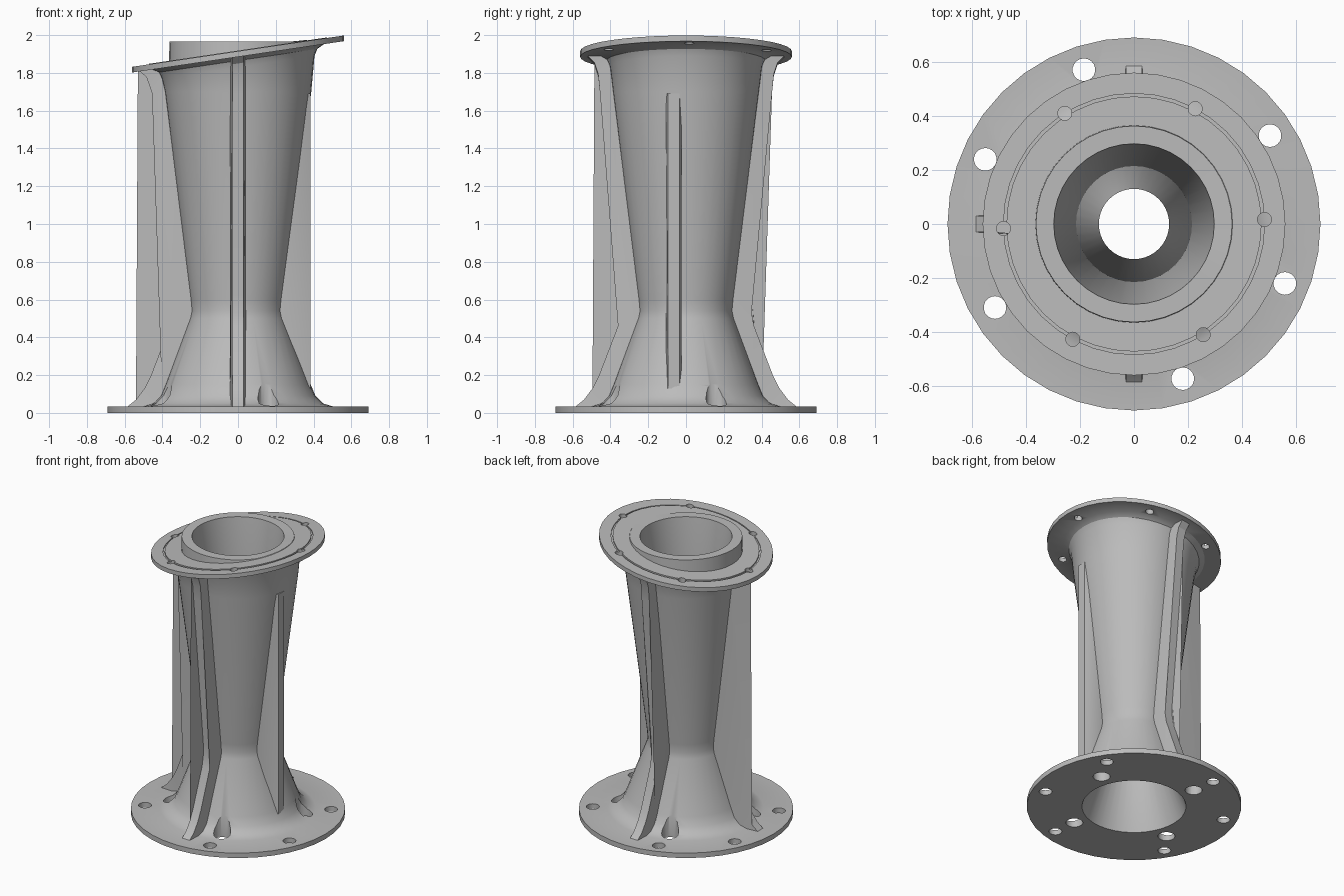
import bpy, bmesh, math
from mathutils import Matrix, Vector

cube = bpy.data.objects.get("Cube")
if cube:
    bpy.data.objects.remove(cube, do_unlink=True)

SIDES = 40
SLOPE = 0.148      # rise of the tilted top flange along x
NECK_TOP = 1.965

metal = bpy.data.materials.new("grey metal")
metal.use_nodes = True
metal.diffuse_color = (0.5, 0.5, 0.5, 1)
metal.node_tree.nodes["Principled BSDF"].inputs["Base Color"].default_value = (0.5, 0.5, 0.5, 1)


def make(name, bm):
    bmesh.ops.recalc_face_normals(bm, faces=bm.faces)
    mesh = bpy.data.meshes.new(name)
    bm.to_mesh(mesh)
    bm.free()
    mesh.materials.append(metal)
    obj = bpy.data.objects.new(name, mesh)
    bpy.context.collection.objects.link(obj)
    return obj


def activate(obj):
    bpy.ops.object.select_all(action='DESELECT')
    obj.select_set(True)
    bpy.context.view_layer.objects.active = obj


def polar(radius, degrees):
    a = math.radians(degrees)
    return radius * math.cos(a), radius * math.sin(a)


# Turned body: closed section (radius, height, mode); T follows the tilt, N is the level neck
section = [
    (0.335, 0, ''), (0.69, 0, ''), (0.69, 0.035, ''), (0.5, 0.035, ''),
    (0.45, 0.05, ''), (0.41, 0.09, ''), (0.385, 0.15, ''), (0.255, 0.5, ''),
    (0.247, 0.54, ''), (0.252, 0.6, ''), (0.388, 1.7, ''),
    (0.405, 1.83, 'T'), (0.42, 1.865, 'T'), (0.455, 1.885, 'T'),
    (0.56, 1.885, 'T'), (0.56, 1.915, 'T'), (0.483, 1.915, 'T'),
    (0.483, 1.908, 'T'), (0.472, 1.908, 'T'), (0.472, 1.918, 'T'),
    (0.365, 1.918, 'T'), (0.363, NECK_TOP, 'N'), (0.297, NECK_TOP, 'N'),
    (0.13, 0.55, ''),
]
bm = bmesh.new()
rings = []
for radius, height, mode in section:
    ring = []
    for i in range(SIDES):
        x, y = polar(radius, 360 * i / SIDES)
        z = height
        if mode == 'T':
            z += SLOPE * x
        elif mode == 'N':
            z = max(height, 1.921 + SLOPE * x)
        ring.append(bm.verts.new((x, y, z)))
    rings.append(ring)
for k, ring in enumerate(rings):
    above = rings[(k + 1) % len(rings)]
    for i in range(SIDES):
        j = (i + 1) % SIDES
        bm.faces.new((ring[i], ring[j], above[j], above[i]))
body = make("flanged_venturi_body", bm)


# Bolt holes and base pockets, cut together
holes = [(0.6, a, 0.042, -0.1, 0.1) for a in (33, 108, 156.5, 211, 287.5, 338.5)]
holes += [(0.483, a, 0.026, 1.7, 2.2) for a in (2, 62, 122, 182, 242, 302)]
holes += [(0.437, 21.5 + 90 * k, 0.055, -0.1, 0.4) for k in range(4)]
bm = bmesh.new()
for radius, angle, size, low, high in holes:
    x, y = polar(radius, angle)
    bmesh.ops.create_cone(bm, cap_ends=True, segments=18, radius1=size, radius2=size,
                          depth=high - low,
                          matrix=Matrix.Translation((x, y, (low + high) / 2)))
cutter = make("hole_cutter", bm)
cutter.hide_render = True
activate(body)
cut = body.modifiers.new("holes", 'BOOLEAN')
cut.operation = 'DIFFERENCE'
cut.solver = 'EXACT'
cut.object = cutter
bpy.ops.object.modifier_apply(modifier=cut.name)
bpy.data.objects.remove(cutter, do_unlink=True)
bpy.ops.object.shade_smooth_by_angle(angle=math.radians(30))


# Ribs: section plate tapering towards its outer edge
def rib(name, inner, outer, angle, shift=0.0):
    bm = bmesh.new()
    turn = Matrix.Rotation(math.radians(angle), 3, 'Z')
    sides = []
    for s in (-1, 1):
        loop = []
        for path, half in ((inner, 0.042), (outer[::-1], 0.03)):
            for r, z in path:
                v = turn @ Vector((r, shift + s * half, z))
                if z > 1.7:
                    v.z += SLOPE * v.x
                loop.append(bm.verts.new(v))
        sides.append(loop)
    a, b = sides
    n, m = len(a), len(inner)
    for i in range(n):
        j = (i + 1) % n
        bm.faces.new((a[i], a[j], b[j], b[i]))
    # side walls as a strip between the inner and outer paths
    for loop in sides:
        bm.faces.new(loop)
    bmesh.ops.triangulate(bm, faces=[f for f in bm.faces if len(f.verts) > 4])
    obj = make(name, bm)
    activate(obj)
    bpy.ops.object.shade_smooth_by_angle(angle=math.radians(25))


inner_path = [(0.4, 0.02), (0.35, 0.15), (0.22, 0.52), (0.22, 0.6), (0.36, 1.7), (0.38, 1.895)]
outer_path = [(0.59, 0.03), (0.54, 0.07), (0.495, 0.13), (0.46, 0.2), (0.36, 0.46),
              (0.347, 0.53), (0.347, 0.62), (0.455, 1.69), (0.465, 1.79), (0.485, 1.85), (0.53, 1.895)]
for name, angle in (("back_rib", 90), ("right_rib", 180), ("front_rib", 270)):
    rib(name, inner_path, outer_path, angle)

# Straight upright plate on the left side
rib("left_upright_plate", [(0.35, 0.13), (0.22, 0.52), (0.22, 0.6), (0.36, 1.69)],
    [(0.385, 0.13), (0.385, 1.69)], 0, -0.065)
